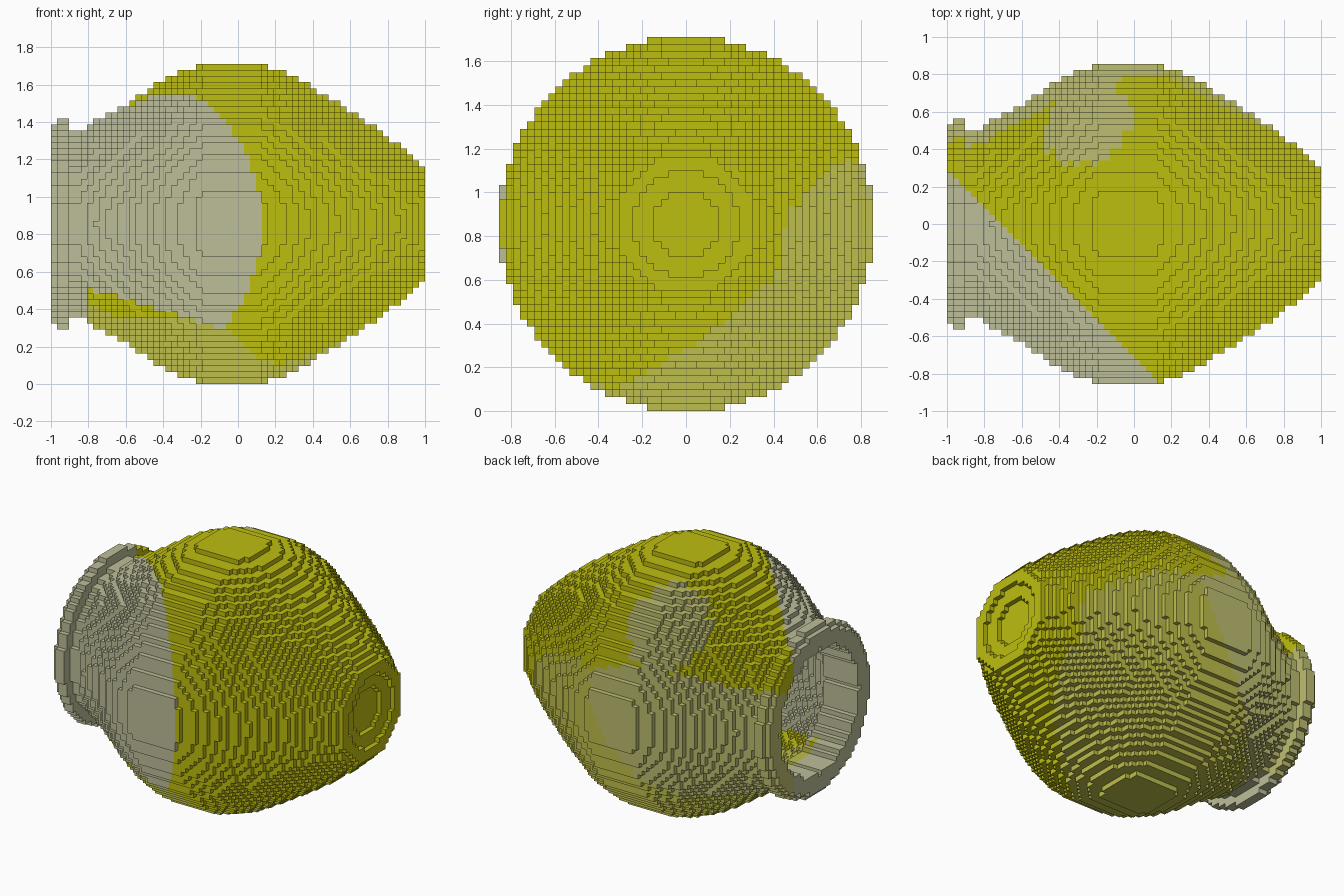
import bpy
import bmesh
import math

cube = bpy.data.objects.get("Cube")
if cube:
    bpy.data.objects.remove(cube, do_unlink=True)

# Block grid: 62 blocks along the pot's axis (x), 53 across
NX, NR = 62, 53
S = 2.0 / NX
MID = NR * S / 2

# Outer profile: (x, radius), from mouth to foot
PROFILE = [(-1, .53), (-.97, .53), (-.965, .56), (-.905, .56), (-.9, .5),
           (-.84, .5), (-.8, .525), (-.63, .62), (-.39, .78), (-.2, .855),
           (.12, .855), (.28, .80), (.48, .68), (.74, .515), (1, .305)]
WALL = 0.11
MOUTH = 0.42


def outer_radius(x):
    for (x0, r0), (x1, r1) in zip(PROFILE, PROFILE[1:]):
        if x <= x1:
            return r0 + (r1 - r0) * (x - x0) / (x1 - x0)
    return PROFILE[-1][1]


def inner_radius(x):
    if x < -.75:
        return MOUTH
    return outer_radius(x) - WALL if x < .86 else 0


def centre(i, j, k):
    return (-1 + (i + .5) * S, (j + .5) * S - MID, (k + .5) * S)


def is_solid(i, j, k):
    if not (0 <= i < NX and 0 <= j < NR and 0 <= k < NR):
        return False
    x, y, z = centre(i, j, k)
    r = math.hypot(y, z - MID)
    # Stepped hollow in the foot
    if (i == NX - 1 and r < .24) or (i == NX - 2 and r < .16):
        return False
    return inner_radius(x) <= r < outer_radius(x)


# Four clay colours, split by slanted planes
YELLOW, GREY, KHAKI, PALE = range(4)


def colour_of(x, y, z):
    if x + y < -.72 and (z > .27 - .3 * x or x < -.82):
        return GREY
    under = (y > .315 * x + 1.077 * z - .504
             or y > -.44 * x + .173 * z + .657
             or y > (2.01 + .41 * x - z) / .93
             or (z < .35 and y > 1.15 * x - .58))
    if not under:
        return YELLOW
    return PALE if x < .79 * y + .51 * z - 1.03 else KHAKI


def make_material(name, rgb):
    mat = bpy.data.materials.new(name)
    mat.use_nodes = True
    mat.diffuse_color = (*rgb, 1)
    bsdf = next(n for n in mat.node_tree.nodes if n.type == 'BSDF_PRINCIPLED')
    bsdf.inputs["Base Color"].default_value = (*rgb, 1)
    bsdf.inputs["Roughness"].default_value = .9
    return mat


MATERIALS = [make_material("bright yellow", (.515, .515, .005)),
             make_material("pale grey", (.515, .515, .32)),
             make_material("khaki yellow", (.515, .515, .072)),
             make_material("pale khaki", (.515, .515, .165))]

SOLID = {(i, j, k) for i in range(NX) for j in range(NR) for k in range(NR)
         if is_solid(i, j, k)}


def build_part(name, first, last):
    """Skin the blocks in columns first..last-1, keeping only open faces."""
    bm = bmesh.new()
    verts = {}

    def corner(p):
        if p not in verts:
            verts[p] = bm.verts.new((-1 + p[0] * S, p[1] * S - MID, p[2] * S))
        return verts[p]

    for cell in sorted(c for c in SOLID if first <= c[0] < last):
        colour = colour_of(*centre(*cell))
        for axis in range(3):
            for side in (0, 1):
                near = list(cell)
                near[axis] += 2 * side - 1
                if tuple(near) in SOLID:
                    continue
                loop = []
                for a, b in ((0, 0), (1, 0), (1, 1), (0, 1)):
                    p = list(cell)
                    p[axis] += side
                    p[(axis + 1) % 3] += a
                    p[(axis + 2) % 3] += b
                    loop.append(corner(tuple(p)))
                face = bm.faces.new(loop if side else loop[::-1])
                face.material_index = colour
    mesh = bpy.data.meshes.new(name)
    bm.to_mesh(mesh)
    bm.free()
    for mat in MATERIALS:
        mesh.materials.append(mat)
    obj = bpy.data.objects.new(name, mesh)
    bpy.context.collection.objects.link(obj)
    return obj


# Flared lip, round body and hollow foot
build_part("pot_rim", 0, 3)
build_part("pot_body", 3, NX - 2)
build_part("pot_foot", NX - 2, NX)
